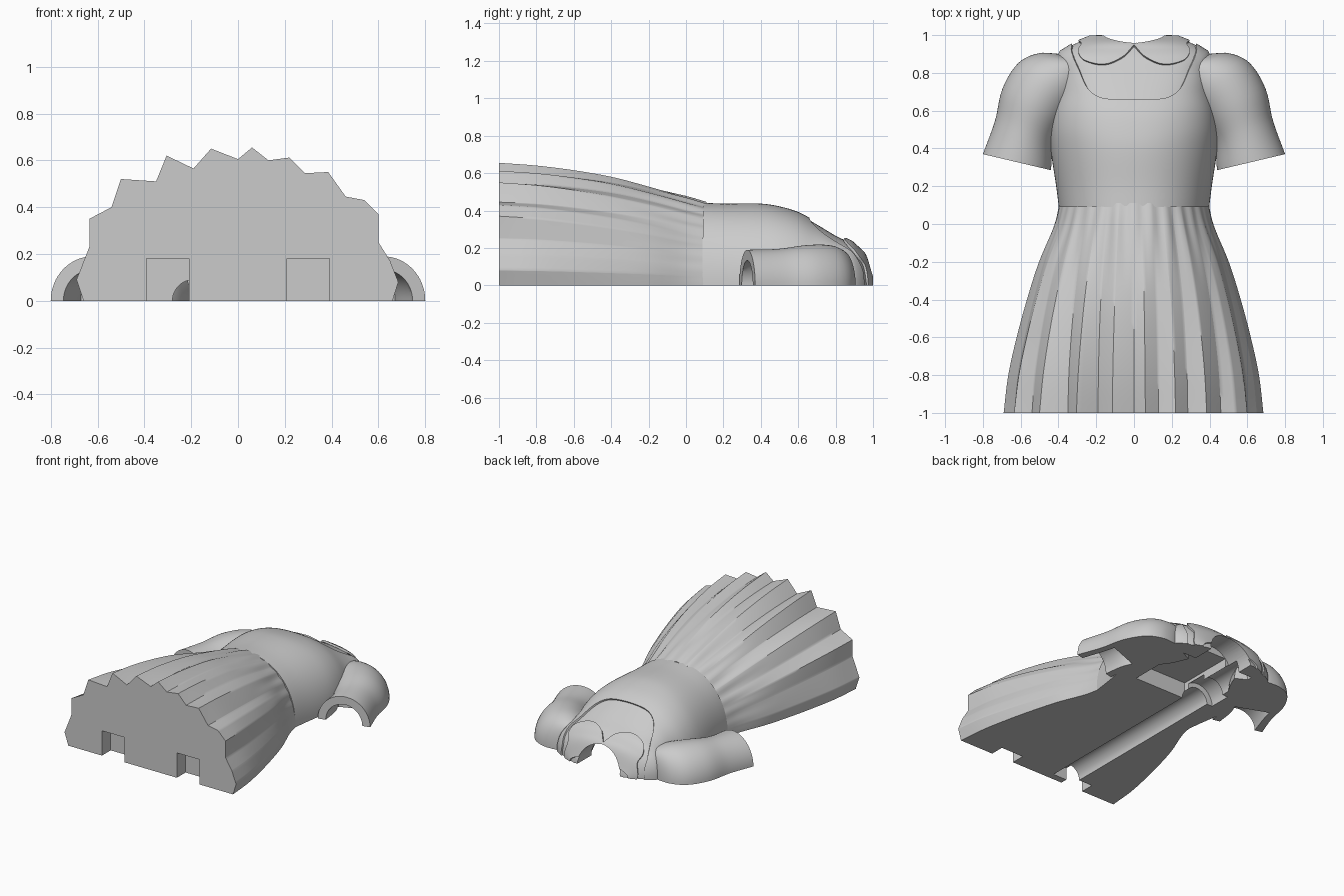
import bpy, bmesh, math
from math import sin, cos, pi
from mathutils import Vector

if "Cube" in bpy.data.objects:
    bpy.data.objects.remove(bpy.data.objects["Cube"])

COLOR = (0.6, 0.6, 0.6, 1)
grey = bpy.data.materials.new("plain grey")
grey.use_nodes = True
grey.diffuse_color = COLOR
grey.node_tree.nodes["Principled BSDF"].inputs["Base Color"].default_value = COLOR


def curve(rows, t):
    """Smooth interpolation through rows of (t, values...)."""
    t = min(max(t, rows[0][0]), rows[-1][0])
    i = max(k for k in range(len(rows) - 1) if rows[k][0] <= t)
    a, b = rows[i], rows[i + 1]
    p, n = rows[max(i - 1, 0)], rows[min(i + 2, len(rows) - 1)]
    d = b[0] - a[0]
    f = (t - a[0]) / d
    out = []
    for k in range(1, len(a)):
        ma = (b[k] - p[k]) / (b[0] - p[0]) * d
        mb = (n[k] - a[k]) / (n[0] - a[0]) * d
        out.append((2*f**3 - 3*f**2 + 1) * a[k] + (f**3 - 2*f**2 + f) * ma
                   + (3*f**2 - 2*f**3) * b[k] + (f**3 - f**2) * mb)
    return out


def loft(name, rings, solid=True):
    bm = bmesh.new()
    vs = [[bm.verts.new(p) for p in r] for r in rings]
    n = len(rings[0])
    for a, b in zip(vs, vs[1:]):
        for j in range(n if solid else n - 1):
            k = (j + 1) % n
            bm.faces.new((a[j], a[k], b[k], b[j]))
    if solid:
        bm.faces.new(vs[0])
        bm.faces.new(vs[-1])
        bmesh.ops.recalc_face_normals(bm, faces=bm.faces)
    me = bpy.data.meshes.new(name)
    bm.to_mesh(me)
    bm.free()
    me.materials.append(grey)
    ob = bpy.data.objects.new(name, me)
    bpy.context.collection.objects.link(ob)
    return ob


def apply(ob, kind, **settings):
    m = ob.modifiers.new(kind, kind)
    for k, v in settings.items():
        setattr(m, k, v)
    bpy.context.view_layer.objects.active = ob
    bpy.ops.object.modifier_apply(modifier=m.name)


def cut(ob, cutters):
    for c in cutters:
        apply(ob, "BOOLEAN", operation="DIFFERENCE", object=c, solver="EXACT")


def box(name, x0, x1, y0, y1, top):
    ring = lambda y: [(x0, y, -.1), (x1, y, -.1), (x1, y, top), (x0, y, top)]
    return loft(name, [ring(y0), ring(y1)])


def rod(name, x, r, y0, y1):
    ring = lambda y: [(x + r*cos(i*pi/24), y, r*sin(i*pi/24)) for i in range(48)]
    return loft(name, [ring(y0), ring(y1)])


# Cutters for the hollow underside
slots = [box("slot_cutter", s*.3 - .09, s*.3 + .09, -1.1, -.9, .18) for s in (-1, 1)]
channel = rod("channel_cutter", -.19, .09, -.95, .88)
wide_channel = rod("wide_channel_cutter", -.2, .125, .42, .58)
pocket = box("pocket_cutter", -.12, .3, .38, .84, .12)
neck = rod("neck_cutter", 0, .17, .8, 1.2)

# Skirt: the pleated hem fades into a round waist
HEM = [(.66, 0), (.685, .08), (.65, .17), (.6, .25), (.6, .37), (.54, .43), (.46, .445),
       (.385, .55), (.285, .545), (.22, .612), (.13, .6), (.06, .655), (0, .605),
       (-.115, .65), (-.19, .565), (-.305, .62), (-.35, .51), (-.5, .52), (-.54, .4),
       (-.635, .35), (-.635, .23), (-.69, .09), (-.66, 0)]
SKIRT = [(-1, .67, .63), (-.8, .65, .62), (-.6, .61, .6), (-.4, .56, .57),
         (-.2, .5, .525), (0, .42, .475), (.11, .395, .442)]


def hem_radius(a):
    d = Vector((cos(a), sin(a)))
    for p, q in zip(HEM, HEM[1:]):
        p, q = Vector(p), Vector(q)
        cp, cq = d.cross(p), d.cross(q)
        if cp <= 1e-6 and cq >= -1e-6:
            return (p + (q - p) * (cp / (cp - cq))).length
    return .66


def oval(w, h, a):
    return 1 / math.hypot(cos(a) / w, sin(a) / h)


angles = sorted({round(math.atan2(z, x), 4) for x, z in HEM}
                | {round(i * pi / 110, 4) for i in range(111)})
angles[0], angles[-1] = 0, pi
rings = []
for i in range(29):
    y = -1 + 1.11 * i / 28
    w, h = curve(SKIRT, y)
    fade = (1 - i / 28) ** .85
    gather = .006 * max(0, 1 - abs(y) / .35)
    ring = []
    for a in angles:
        r = oval(w, h, a)
        r *= 1 + (hem_radius(a) / oval(.67, .63, a) - 1) * fade
        r += gather * cos(32 * a) * sin(a)
        ring.append((r * cos(a), y, max(0, r * sin(a))))
    rings.append(ring)
skirt = loft("skirt", rings)
cut(skirt, slots + [channel])

# Blouse: the rounded torso under the dress top (y, half width, height, squareness)
TORSO = [(.08, .385, .43, 2.2), (.2, .4, .425, 2.2), (.4, .43, .425, 2.2),
         (.5, .435, .41, 2.3), (.6, .425, .38, 2.4), (.7, .4, .325, 2.6),
         (.8, .395, .265, 2.8), (.88, .4, .225, 2.8), (.92, .375, .19, 2.6),
         (.96, .3, .145, 2.3), (1, .2, .03, 2.2)]


def torso(a, y, grow=0):
    w, h, p = curve(TORSO, y)
    c, s = cos(a), max(0, sin(a))
    e = 2 / p
    return ((w + grow) * math.copysign(abs(c)**e, c), y, (h + grow) * s**e)


steps = [i * pi / 120 for i in range(121)]
blouse = loft("blouse", [[torso(a, .08 + .92*i/36) for a in steps] for i in range(37)])
cut(blouse, [channel, wide_channel, pocket, neck])


def shell(name, low, high, grow, thick):
    """Layer of cloth over the torso between two edges."""
    rows = [[torso(a, low(a) + (high(a) - low(a)) * i / 24, grow) for a in steps]
            for i in range(25)]
    ob = loft(name, rows, solid=False)
    apply(ob, "SOLIDIFY", thickness=thick, offset=0)
    return ob


# Dress top with a scooped neckline
NECKLINE = [(0, .655), (.18, .662), (.28, .685), (.36, .73), (.466, .85), (.545, .9),
            (.75, .94), (1, .95)]
side = lambda a: abs(a / (pi / 2) - 1)
dress_top = shell("dress_top", lambda a: .09, lambda a: curve(NECKLINE, side(a))[0], .006, .012)

# Two-lobed collar
LOBE = [(0, .945), (.04, .885), (.16, .845), (.35, .865), (.46, .905), (.6, .95), (1, .97)]
collar = shell("collar", lambda a: curve(LOBE, side(a))[0], lambda a: .992, .01, .014)
cut(collar, [neck])
floor = box("floor_cutter", -1, 1, -1.2, 1.2, 0)
cut(dress_top, [floor])
cut(collar, [floor])

# Short puffed sleeves: outer x, y, inner x, y, height
SLEEVE = [(0, .8, .37, .44, .285, .19), (.3, .735, .55, .42, .44, .195),
          (.55, .695, .72, .34, .57, .215), (.75, .61, .855, .26, .67, .215),
          (.9, .5, .905, .22, .75, .19), (1, .39, .9, .2, .8, .16)]


def sleeve_ring(t, s, k=1, shift=0):
    ox, oy, ix, iy, h = curve(SLEEVE, t)
    mid = Vector(((ox + ix) / 2, (oy + iy) / 2 - shift))
    arm = Vector((ox - ix, oy - iy)) / 2 * k
    ring = []
    for i in range(33):
        a = pi * i / 32
        p = mid + arm * cos(a)
        ring.append((s * p.x, p.y, max(0, h * k * sin(a))))
    return ring


sleeves = []
hollows = []
for s, label in ((1, "left"), (-1, "right")):
    sleeve = loft(label + "_sleeve", [sleeve_ring(i / 24, s) for i in range(25)])
    inside = [sleeve_ring(0, s, .7, .1)] + [sleeve_ring(i / 20, s, .7) for i in range(9)]
    inside = [[(r[0][0], r[0][1], -.1)] + r + [(r[-1][0], r[-1][1], -.1)] for r in inside]
    hollow = loft("sleeve_cutter", inside)
    cut(sleeve, [hollow])
    sleeves.append(sleeve)
    hollows.append(hollow)

# Smooth cloth with crisp folds, then drop the cutters
for ob in [skirt, blouse, dress_top, collar] + sleeves:
    bpy.ops.object.select_all(action="DESELECT")
    ob.select_set(True)
    bpy.context.view_layer.objects.active = ob
    bpy.ops.object.shade_smooth_by_angle(angle=math.radians(40))
for c in slots + hollows + [channel, wide_channel, pocket, neck, floor]:
    bpy.data.objects.remove(c)
